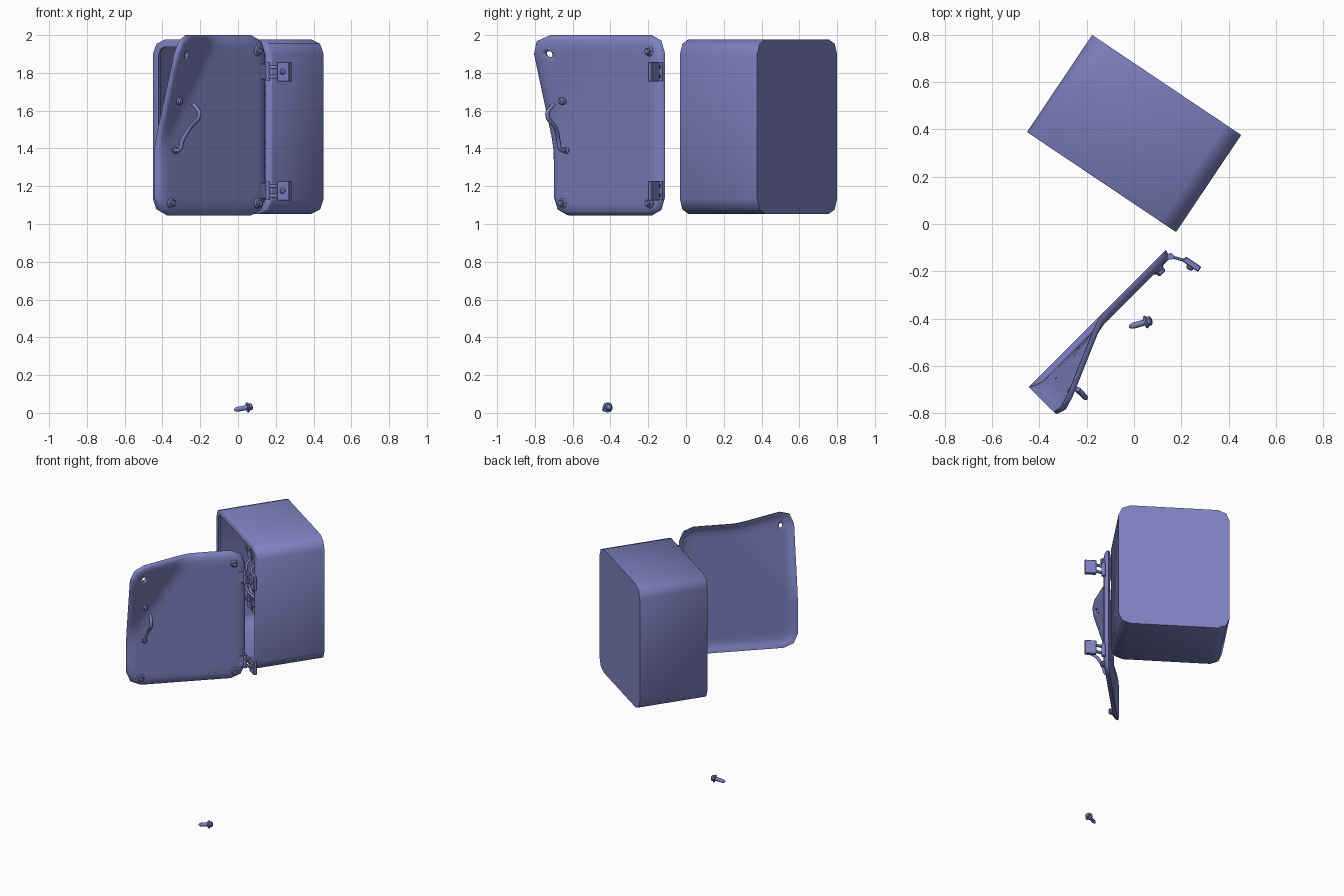
import bpy, bmesh
from math import sin, cos, pi, radians
from mathutils import Vector, Matrix

if "Cube" in bpy.data.objects:
    bpy.data.objects.remove(bpy.data.objects["Cube"])

paint = bpy.data.materials.new("blue_paint")
paint.diffuse_color = (0.21, 0.22, 0.53, 1)
paint.use_nodes = True
paint.node_tree.nodes["Principled BSDF"].inputs["Base Color"].default_value = paint.diffuse_color


def finish(name, bm, smooth=35):
    bmesh.ops.recalc_face_normals(bm, faces=bm.faces[:])
    me = bpy.data.meshes.new(name)
    bm.to_mesh(me)
    bm.free()
    me.materials.append(paint)
    ob = bpy.data.objects.new(name, me)
    bpy.context.collection.objects.link(ob)
    bpy.ops.object.select_all(action='DESELECT')
    ob.select_set(True)
    bpy.context.view_layer.objects.active = ob
    bpy.ops.object.shade_smooth_by_angle(angle=radians(smooth))
    return ob


def loft(name, rings, smooth=35):
    """Closed solid skinned through rings of equal point count."""
    bm = bmesh.new()
    loops = [[bm.verts.new(p) for p in r] for r in rings]
    n = len(loops[0])
    for a, b in zip(loops, loops[1:]):
        for i in range(n):
            j = (i + 1) % n
            bm.faces.new((a[i], a[j], b[j], b[i]))
    bm.faces.new(loops[0])
    bm.faces.new(loops[-1])
    return finish(name, bm, smooth)


def lathe(name, profile, loc, axis, sides=12):
    """Spin (radius, height) pairs around an axis."""
    q = Vector(axis).to_track_quat('Z', 'Y')
    return loft(name, [[Vector(loc) + q @ Vector((r * cos(2 * pi * i / sides), r * sin(2 * pi * i / sides), h))
                        for i in range(sides)] for r, h in profile])


def block(name, loc, size, angle=0.0, bevel=0.004):
    bm = bmesh.new()
    bmesh.ops.create_cube(bm, size=1, matrix=Matrix.Translation(loc) @ Matrix.Rotation(angle, 4, 'Z')
                          @ Matrix.Diagonal((*size, 1)))
    bmesh.ops.bevel(bm, geom=bm.edges[:], offset=bevel, segments=1, affect='EDGES')
    return finish(name, bm, 25)


def tube(name, pts, radius):
    cu = bpy.data.curves.new(name, 'CURVE')
    cu.dimensions = '3D'
    cu.bevel_depth, cu.bevel_resolution, cu.resolution_u = radius, 2, 4
    cu.use_fill_caps = True
    cu.materials.append(paint)
    sp = cu.splines.new('BEZIER')
    sp.bezier_points.add(len(pts) - 1)
    for b, p in zip(sp.bezier_points, pts):
        b.co = p
        b.handle_left_type = b.handle_right_type = 'AUTO'
    ob = bpy.data.objects.new(name, cu)
    bpy.context.collection.objects.link(ob)
    bpy.ops.object.select_all(action='DESELECT')
    ob.select_set(True)
    bpy.context.view_layer.objects.active = ob
    bpy.ops.object.convert(target='MESH')


def rounded(w, h, r, inset=0.0, k=1.0, segs=2, sub=12):
    """Rounded rectangle with subdivided sides, inset and scaled about its centre."""
    rr = max(r - inset, 0.02)
    a, b = w / 2 - inset - rr, h / 2 - inset - rr
    corners = []
    for q, (sx, sy) in enumerate(((1, 1), (-1, 1), (-1, -1), (1, -1))):
        corners.append([Vector((sx * a + rr * cos(pi / 2 * (q + i / segs)),
                                sy * b + rr * sin(pi / 2 * (q + i / segs)))) for i in range(segs + 1)])
    pts = []
    for q in range(4):
        pts += corners[q]
        s, e = corners[q][-1], corners[(q + 1) % 4][0]
        pts += [s.lerp(e, i / sub) for i in range(1, sub)]
    return [(w / 2 + p.x * k, h / 2 + p.y * k) for p in pts]


def bolt(name, loc, axis, shaft=0.0):
    """Hex head on a flange; axis points out of the head."""
    lathe(name + "_flange", [(0.012, -0.003), (0.027, -0.003), (0.027, 0.004), (0.019, 0.010)], loc, axis)
    lathe(name + "_head", [(0.020, 0.006), (0.020, 0.021), (0.014, 0.026)], loc, axis, 6)
    if shaft:
        lathe(name + "_shaft", [(0.013, 0.0), (0.013, -shaft * 0.75), (0.010, -shaft * 0.9), (0.004, -shaft)],
              loc, axis)


# Cabinet frame: x across the opening, z up, d into the box
BW = Vector((-0.830, 0.557, 0))
BD = Vector((0.557, 0.830, 0))
W, H, D = 0.76, 0.925, 0.495
ANG = -radians(33.9)


def box_pt(x, z, d):
    return Vector((0.178, -0.034, 1.053)) + BW * x + Vector((0, 0, z)) + BD * d


# Open cabinet shell with a turned-in front lip
rings = [(0, D), (0, 0.003), (0.003, 0), (0.040, 0), (0.040, 0.015), (0.020, 0.015), (0.020, D - 0.02)]
loft("cabinet_shell", [[box_pt(x, z, d) for x, z in rounded(W, H, 0.08, ins, sub=1)] for ins, d in rings], 50)

# Interior: mounting plate, rails, switch modules and wires
block("mounting_plate", box_pt(W / 2, H / 2, 0.27), (0.62, 0.015, 0.78), ANG)
for row, z in enumerate((0.27, 0.65)):
    block("rail", box_pt(W / 2, z, 0.255), (0.58, 0.02, 0.05), ANG)
    for i in range(6):
        x = 0.15 + i * 0.09
        block("switch_module", box_pt(x, z, 0.215), (0.075, 0.07, 0.16), ANG)
        block("switch_lever", box_pt(x, z, 0.17), (0.03, 0.03, 0.04), ANG)
for i in range(6):
    x = 0.15 + i * 0.09
    tube("wire", [box_pt(x, 0.34, 0.22), box_pt(x + 0.01, 0.40, 0.15), box_pt(0.6 - x * 0.6, 0.47, 0.12),
                  box_pt(x, 0.53, 0.16), box_pt(x, 0.58, 0.22)], 0.009)

# Bent door: u away from the hinge, z up, n outward
DU = Vector((-0.7071, -0.7071, 0))
DN = Vector((0.7071, -0.7071, 0))
DW, DH = 0.82, 0.955


def door_pt(u, z, n):
    s = (u - 0.40) / 0.42 + (z - 0.355) / 0.60 - 0.9
    bend = 0 if s < 0 else s * s / 0.4 if s < 0.2 else s - 0.1  # soft crease
    return Vector((0.134, -0.110, 1.045 + z)) + DU * u + DN * (n + 0.18 * bend)


steps = [0.06 + 0.94 * i / 10 for i in range(11)]
dish = [(0.055, k, 0.038) for k in steps]
dish += [(0.022, 1, 0.031), (0.004, 1, 0.018), (0, 1, 0.0), (0.006, 1, 0.0), (0.028, 1, 0.016)]
dish += [(0.060, k, 0.025) for k in reversed(steps)]
door = loft("bent_door", [[door_pt(u, z, n) for u, z in rounded(DW, DH, 0.10, ins, k)]
                          for ins, k, n in dish], 60)

# Empty bolt hole in the bent corner
tilt = (DN - DU * 0.4 - Vector((0, 0, 0.3))).normalized()
cutter = lathe("hole_cutter", [(0.018, -0.1), (0.018, 0.1)], door_pt(0.725, 0.855, 0.03), tilt, 12)
cutter.hide_render = True
mod = door.modifiers.new("hole", 'BOOLEAN')
mod.object, mod.operation, mod.solver = cutter, 'DIFFERENCE', 'EXACT'
bpy.context.view_layer.objects.active = door
bpy.ops.object.modifier_apply(modifier="hole")
bpy.data.objects.remove(cutter)

# Remaining door bolts
for u, z in ((0.080, 0.87), (0.080, 0.065), (0.728, 0.065)):
    bolt("door_bolt", door_pt(u, z, 0.036), DN)

# Broken handle: loose upper post and bent lever
lathe("handle_post", [(0.016, -0.003), (0.020, 0.012), (0.018, 0.024), (0.009, 0.031)],
      door_pt(0.70, 0.605, 0.034), DN)
lathe("handle_base", [(0.016, -0.004), (0.019, 0.006), (0.012, 0.012)], door_pt(0.70, 0.345, 0.036), DN)
tube("bent_handle", [(-0.335, -0.640, 1.39), (-0.308, -0.665, 1.395), (-0.295, -0.675, 1.44),
                     (-0.255, -0.69, 1.51), (-0.205, -0.735, 1.58), (-0.237, -0.70, 1.635)], 0.011)

# Torn hinges
for zc in (1.806, 1.176):
    block("hinge_door_leaf", door_pt(0.025, zc - 1.045, 0.030), (0.06, 0.016, 0.085), radians(45))
    lathe("hinge_pin", [(0.014, -0.048), (0.014, 0.048)], (0.155, -0.137, zc), (0, 0, 1))
    for s in (-1, 1):
        block("hinge_arm", (0.188, -0.147, zc + s * 0.025), (0.08, 0.013, 0.02), -radians(15), 0.003)
    block("hinge_plate", (0.245, -0.170, zc), (0.080, 0.026, 0.105), ANG)
    lathe("hinge_screw", [(0.016, 0), (0.016, 0.010), (0.008, 0.018)], Vector((0.240, -0.178, zc)), -BD, 10)

# Fallen bolt on the ground
bolt("fallen_bolt", (0.050, -0.415, 0.029), (0.085, 0.025, 0.016), 0.075)
